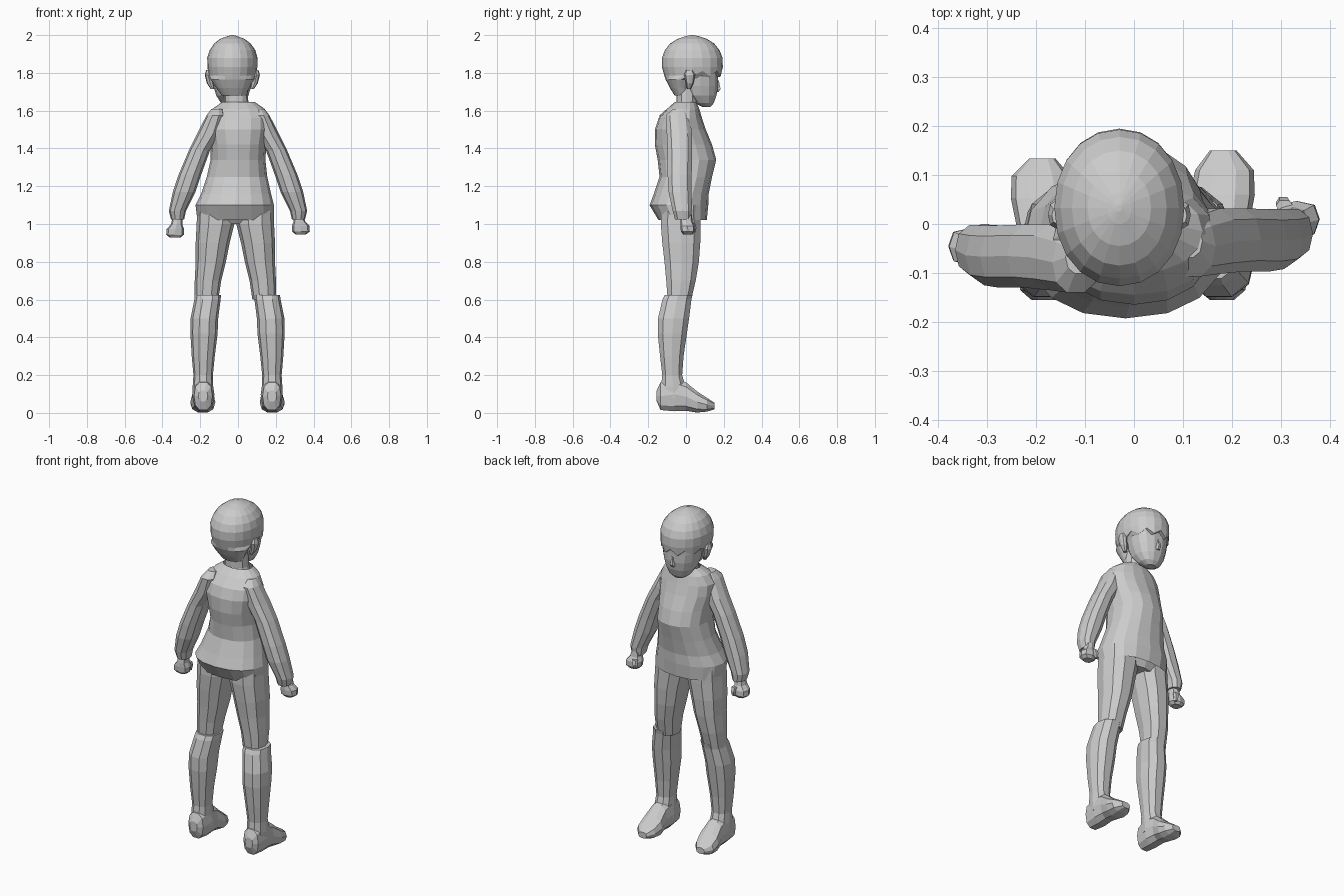
import bpy, bmesh, math
from mathutils import Vector


def loft(name, rings, n=12, p=2.3, axis='z', caps=True):
    """Each ring: (position, u0, u1, v0, v1) = extents of a rounded section.
    axis z: u=x, v=y.  axis y: u=x, v=z."""
    bm = bmesh.new()
    rows = []
    for t, u0, u1, v0, v1 in rings:
        row = []
        for i in range(n):
            a = 2 * math.pi * i / n
            c, s = math.cos(a), math.sin(a)
            u = (u0 + u1) / 2 + (u1 - u0) / 2 * math.copysign(abs(c) ** (2 / p), c)
            v = (v0 + v1) / 2 + (v1 - v0) / 2 * math.copysign(abs(s) ** (2 / p), s)
            row.append(bm.verts.new((u, v, t) if axis == 'z' else (u, t, v)))
        rows.append(row)
    for a, b in zip(rows, rows[1:]):
        for i in range(n):
            j = (i + 1) % n
            bm.faces.new((a[i], a[j], b[j], b[i]))
    if caps:
        bm.faces.new(rows[0])
        bm.faces.new(rows[-1])
    bmesh.ops.recalc_face_normals(bm, faces=bm.faces)
    me = bpy.data.meshes.new(name)
    bm.to_mesh(me)
    bm.free()
    ob = bpy.data.objects.new(name, me)
    bpy.context.collection.objects.link(ob)
    return ob


def place(rings, side=1, dx=0, dy=0, dz=0):
    """Mirror rings to the chosen side and shift them."""
    out = []
    for t, u0, u1, v0, v1 in rings:
        a, b = sorted((u0 * side + dx, u1 * side + dx))
        out.append((t + dz, a, b, v0 + dy, v1 + dy))
    return out


# Hair cap: rounded dome with an overhanging fringe line
hair = loft("hair_cap", [
    (1.68, -.085, .04, -.06, .02), (1.72, -.115, .06, -.085, .03),
    (1.765, -.145, .085, -.108, .05), (1.785, -.155, .095, -.115, .19),
    (1.83, -.162, .102, -.127, .195), (1.88, -.163, .103, -.127, .193),
    (1.92, -.15, .092, -.112, .178), (1.955, -.127, .067, -.085, .15),
    (1.98, -.095, .035, -.045, .11), (1.995, -.055, -.005, .0, .065),
    (2.0, -.035, -.025, .025, .04)], n=20, p=2.1)
# jagged fringe edge
for i, v in enumerate(hair.data.vertices[60:80]):
    if v.co.y > .08:
        v.co.z += .025 if i % 2 else -.005

# Face, nose, ears, neck
loft("face", [
    (1.62, -.06, .0, .085, .13), (1.64, -.09, .03, .045, .148),
    (1.68, -.115, .055, .0, .163), (1.73, -.13, .07, -.02, .172),
    (1.78, -.14, .08, -.02, .172), (1.83, -.14, .08, -.02, .175)], n=14)
loft("nose", [(1.70, -.042, -.018, .15, .175), (1.715, -.045, -.015, .15, .185),
              (1.76, -.036, -.024, .15, .175)], n=6)
for side, nm in ((1, "right"), (-1, "left")):
    loft("ear_" + nm, place([
        (1.715, .095, .115, .005, .025), (1.745, .1, .135, .0, .04),
        (1.79, .11, .146, -.01, .048), (1.815, .115, .138, .0, .035)],
        side, dx=-.03), n=8)
loft("neck", [(1.57, -.09, .08, -.08, .07), (1.64, -.075, .055, -.05, .06),
              (1.74, -.075, .05, -.05, .06)], n=12)

# Loose shirt with collar, waist and flared hem
loft("shirt_body", [
    (1.02, -.215, .19, -.145, .11), (1.10, -.225, .19, -.193, .118),
    (1.16, -.195, .175, -.17, .12), (1.25, -.165, .155, -.14, .138),
    (1.34, -.145, .145, -.15, .16), (1.42, -.148, .15, -.165, .138),
    (1.50, -.165, .165, -.165, .105), (1.56, -.165, .165, -.145, .085),
    (1.61, -.135, .14, -.10, .07), (1.645, -.085, .09, -.06, .055)],
    n=16, p=2.2, caps=False)
loft("hips", [(1.0, -.13, .10, -.10, .07), (1.05, -.205, .175, -.135, .09),
              (1.12, -.20, .17, -.14, .09)], n=12)

# Arms: puffed sleeve, fist and thumb
sleeve = [
    (1.61, .08, .14, -.07, .0), (1.575, .07, .167, -.11, .02),
    (1.48, .09, .215, -.105, .035), (1.39, .148, .26, -.10, .035),
    (1.26, .195, .315, -.10, .033), (1.17, .225, .345, -.095, .033),
    (1.07, .275, .366, -.073, .033), (1.025, .285, .355, -.06, .028)]
fist = [
    (1.05, .295, .345, -.03, .025), (1.01, .295, .355, -.035, .03),
    (.985, .285, .378, -.035, .042), (.955, .287, .38, -.032, .042),
    (.94, .305, .36, -.02, .03)]
thumb = [(1.0, .29, .325, .02, .045), (.975, .29, .32, .025, .052),
         (.95, .295, .315, .028, .045)]
for side, nm, dy, hy, dz in ((1, "right", 0, .005, .005), (-1, "left", -.033, -.05, -.012)):
    loft("sleeve_" + nm, place(sleeve, side, dy=dy), n=10)
    loft("hand_" + nm, place(fist, side, dy=hy, dz=dz), n=8, p=2.8)
    loft("thumb_" + nm, place(thumb, side, dy=hy, dz=dz), n=6)

# Legs: trouser thigh, cuffed lower leg and shoe
thigh = [
    (1.10, .01, .20, -.135, .08), (1.0, .005, .205, -.138, .082),
    (.9, .03, .21, -.13, .08), (.8, .05, .21, -.118, .072),
    (.7, .075, .215, -.108, .055), (.6, .09, .215, -.1, .03)]
shin = [
    (.625, .085, .222, -.115, .038), (.6, .087, .226, -.128, .032),
    (.5, .1, .246, -.152, .02), (.42, .103, .247, -.153, .008),
    (.3, .118, .24, -.14, -.01), (.2, .128, .231, -.128, -.018),
    (.14, .126, .235, -.135, .0), (.08, .12, .235, -.14, .02)]
shoe = [
    (-.155, .155, .205, .06, .12), (-.135, .13, .228, .012, .165),
    (-.06, .12, .236, .005, .19), (.0, .125, .236, .008, .165),
    (.06, .115, .247, .0, .115), (.11, .125, .245, .005, .082),
    (.15, .155, .21, .018, .055)]
for side, nm, toe, ldx in ((1, "right", 1, 0), (-1, "left", .89, -.005)):
    loft("thigh_" + nm, place(thigh, side, dx=-.014), n=10)
    loft("shin_" + nm, place(shin, side, dx=ldx), n=10)
    rings = [(t * toe if t > 0 else t, *r) for t, *r in shoe]
    loft("shoe_" + nm, place(rings, side, dx=ldx), n=10, p=2.5, axis='y')
